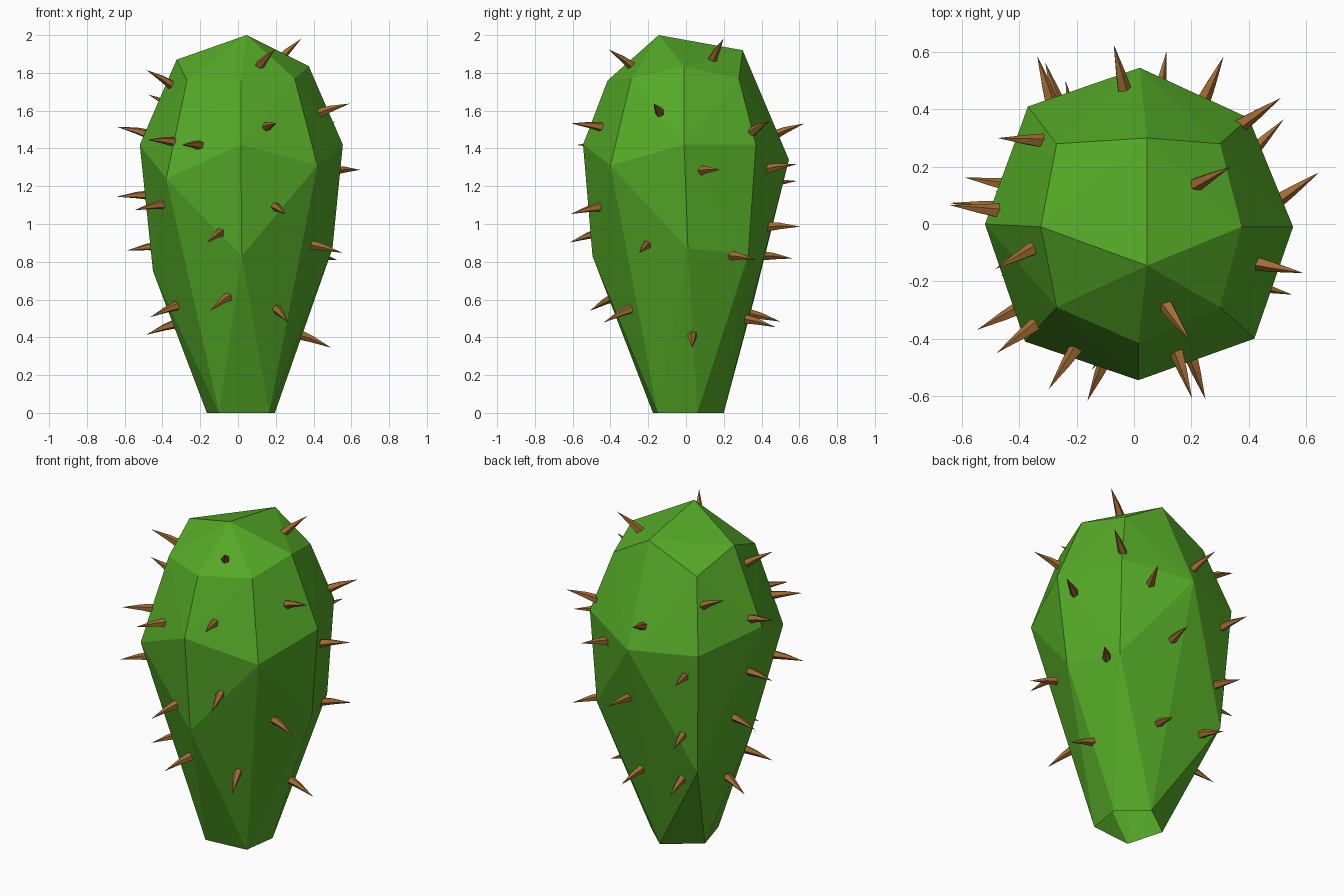
import bpy, bmesh, math
from mathutils import Vector
from mathutils.bvhtree import BVHTree

if "Cube" in bpy.data.objects:
    bpy.data.objects.remove(bpy.data.objects["Cube"])


def material(name, colour):
    m = bpy.data.materials.new(name)
    m.diffuse_color = (*colour, 1)
    m.use_nodes = True
    m.node_tree.nodes["Principled BSDF"].inputs["Base Color"].default_value = m.diffuse_color
    return m


def make_object(bm, name, mat):
    mesh = bpy.data.meshes.new(name)
    bm.to_mesh(mesh)
    mesh.materials.append(mat)
    ob = bpy.data.objects.new(name, mesh)
    bpy.context.collection.objects.link(ob)
    return ob


green = material("cactus green", (0.09, 0.40, 0.02))
brown = material("spine brown", (0.36, 0.15, 0.034))

# Faceted body: irregular rings wrapped in a hull
BODY = [
    # base pentagon
    (.195, .06, 0), (.04, .20, 0), (-.165, .05, 0), (-.10, -.175, 0), (.165, -.15, 0),
    # lower ring
    (.50, .01, .87), (.38, .33, .84), (-.33, .36, .60),
    (-.45, 0, .75), (.02, -.495, .83),
    # widest ring
    (.555, -.01, 1.42), (.40, .37, 1.42), (.02, .545, 1.34), (-.37, .41, 1.35),
    (-.52, 0, 1.42), (-.38, -.41, 1.24), (.015, -.545, 1.42), (.42, -.40, 1.31),
    # shoulder ring and crown
    (.375, -.01, 1.835), (.30, .28, 1.77), (.045, .30, 1.92), (-.27, .28, 1.77),
    (-.325, -.01, 1.87), (-.27, -.29, 1.76), (.015, -.415, 1.76), (.30, -.29, 1.77),
    (.045, -.145, 2.0),
]
bm = bmesh.new()
for p in BODY:
    bm.verts.new(p)
bmesh.ops.convex_hull(bm, input=bm.verts)
bmesh.ops.delete(bm, geom=[v for v in bm.verts if not v.link_faces], context='VERTS')
bmesh.ops.recalc_face_normals(bm, faces=bm.faces)
# the underside is open
bmesh.ops.delete(bm, geom=[f for f in bm.faces if all(v.co.z < .01 for v in f.verts)],
                 context='FACES_ONLY')
make_object(bm, "cactus_body", green)
tree = BVHTree.FromBMesh(bm)
bm.free()

# Spines: base x, y, z and heading in degrees
SPINES = [
    (-.29, .43, 1.21, 107), (-.26, .41, .83, 108), (-.04, .49, 1.48, 103),
    (.09, .46, .98, 80), (.25, .45, 1.29, 65), (.39, .355, 1.49, 34),
    (.44, .26, .82, 45), (.22, .14, 1.87, 27), (.36, .03, .40, 0),
    (.54, .10, 1.28, 34), (.44, -.14, 1.59, -12), (.42, -.22, .88, -14),
    (.12, -.30, 1.85, -56), (.16, -.47, 1.52, -72), (.20, -.46, 1.09, -72),
    (.22, -.32, .54, -67), (-.10, -.48, .95, -114), (-.07, -.42, .60, -128),
    (-.21, -.45, 1.42, -124), (-.36, -.36, 1.44, -144), (-.42, -.30, 1.10, -153),
    (-.36, -.09, 1.74, -152), (-.49, .05, 1.48, 173), (-.49, .06, 1.15, 174),
    (-.45, .14, .88, 170), (-.35, .30, 1.62, 176), (-.37, -.14, .55, 206),
    (-.36, .08, .46, 165), (-.21, .35, .52, 100), (.09, .34, .49, 80),
]
SIDES = 5


def spine(bm, base, heading):
    seat = tree.find_nearest(Vector(base))[0]
    z = seat.z
    tilt = math.radians((z - 1.28) * (26 if z < 1.28 else 64) + 18 * seat.y)
    h = math.radians(heading)
    d = Vector((math.cos(h) * math.cos(tilt), math.sin(h) * math.cos(tilt), math.sin(tilt)))
    side = d.cross(Vector((0, 0, 1))).normalized()
    up = side.cross(d)
    rings = []
    # sunk base, slightly bent middle, pointed tip
    for along, r, bend in ((-.02, .028, 0), (.06, .018, .004)):
        c = seat + d * along + up * bend
        rings.append([bm.verts.new(c + r * (side * math.cos(a) + up * math.sin(a)))
                      for a in (2 * math.pi * i / SIDES for i in range(SIDES))])
    tip = bm.verts.new(seat + d * .168)
    bm.faces.new(rings[0])
    for i in range(SIDES):
        j = (i + 1) % SIDES
        bm.faces.new((rings[0][i], rings[0][j], rings[1][j], rings[1][i]))
        bm.faces.new((rings[1][i], rings[1][j], tip))


bm = bmesh.new()
for x, y, z, heading in SPINES:
    spine(bm, (x, y, z), heading)
bmesh.ops.recalc_face_normals(bm, faces=bm.faces)
make_object(bm, "spines", brown)
bm.free()
